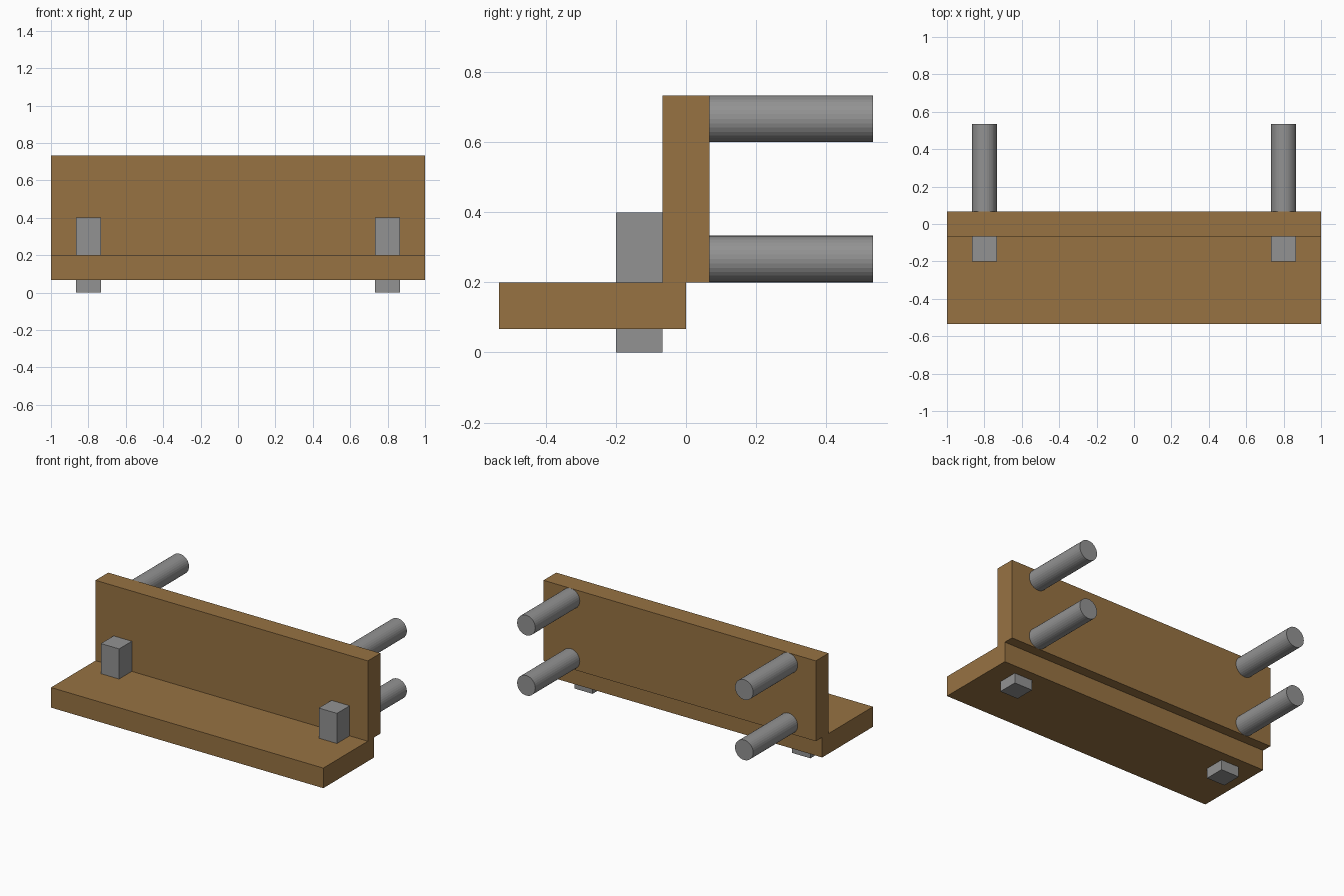
import bpy
import math

cube = bpy.data.objects.get("Cube")
if cube:
    bpy.data.objects.remove(cube, do_unlink=True)

U = 1 / 15  # base module: half a board thickness


def material(name, color):
    mat = bpy.data.materials.new(name)
    mat.use_nodes = True
    mat.diffuse_color = color
    mat.node_tree.nodes["Principled BSDF"].inputs["Base Color"].default_value = color
    return mat


def finish(name, mat):
    obj = bpy.context.object
    obj.name = obj.data.name = name
    obj.data.materials.append(mat)
    bpy.ops.object.transform_apply(location=False, rotation=True, scale=True)


def box(name, low, high, mat):
    """Box between two corners given in modules."""
    center = [(a + b) / 2 * U for a, b in zip(low, high)]
    bpy.ops.mesh.primitive_cube_add(size=1, location=center)
    bpy.context.object.scale = [(b - a) * U for a, b in zip(low, high)]
    finish(name, mat)


wood = material("brown wood", (0.31, 0.17, 0.055, 1))
metal = material("grey metal", (0.29, 0.29, 0.29, 1))

# Boards
box("shelf_board", (-15, -8, 1), (15, 0, 3), wood)
box("back_board", (-15, -1, 3), (15, 1, 11), wood)

for side, x in (("left", 12), ("right", -12)):
    # Square pegs passing through the shelf
    box(side + "_peg", (x - 1, -3, 0), (x + 1, -1, 6), metal)
    # Round rods behind the back board
    for level, z in (("lower", 4), ("upper", 10)):
        bpy.ops.mesh.primitive_cylinder_add(
            vertices=32, radius=U, depth=7 * U,
            location=(x * U, 4.5 * U, z * U), rotation=(math.pi / 2, 0, 0))
        finish(f"{side}_{level}_rod", metal)
